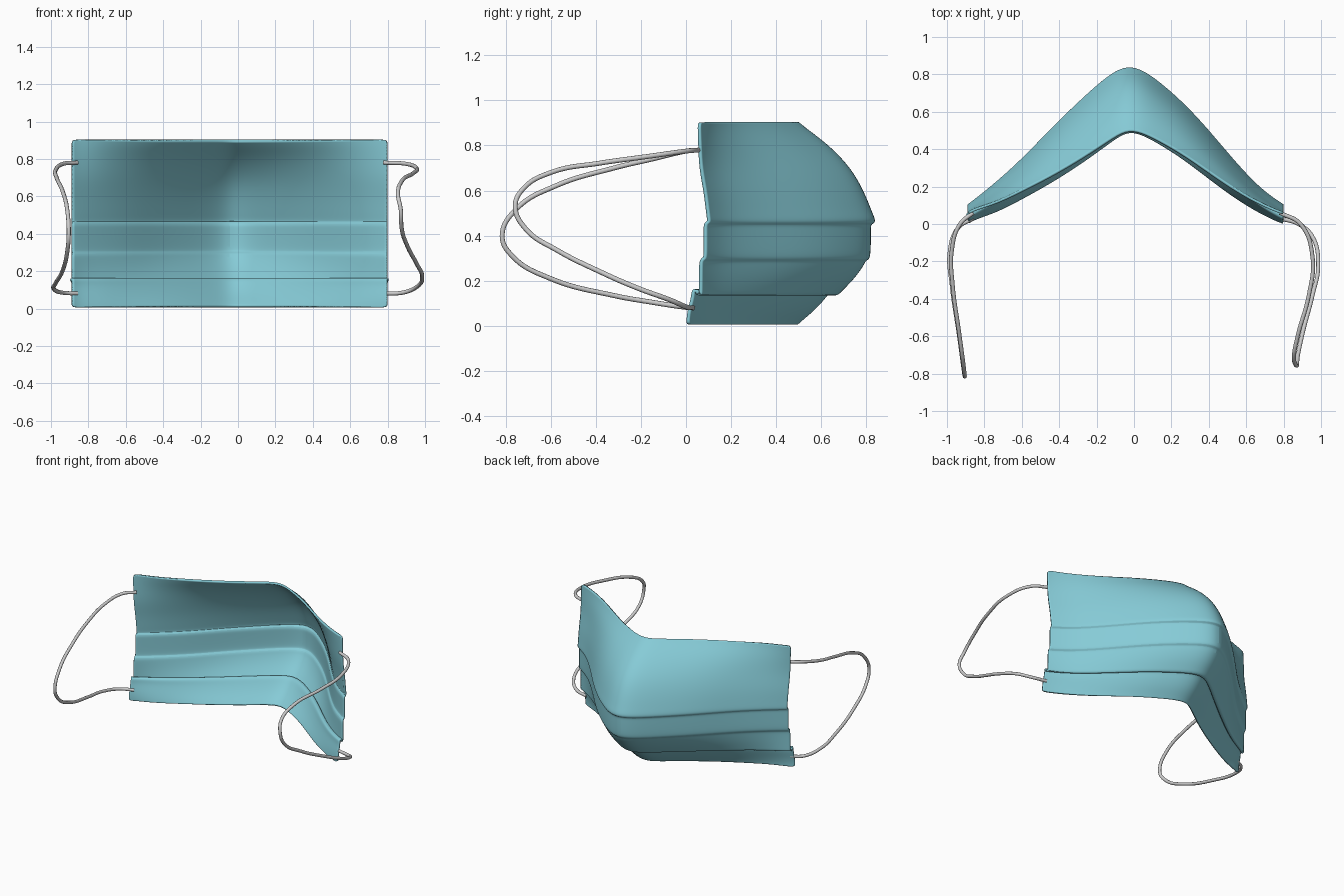
import bpy, bmesh

if "Cube" in bpy.data.objects:
    bpy.data.objects.remove(bpy.data.objects["Cube"])

teal = bpy.data.materials.new("teal_fabric")
teal.diffuse_color = (0.24, 0.60, 0.68, 1)
teal.use_nodes = True
teal.node_tree.nodes["Principled BSDF"].inputs["Base Color"].default_value = teal.diffuse_color

# Columns: x, bulge across the middle, bulge along the top and bottom hems
COLS = [(-.89, 0, 0), (-.85, .04, .05), (-.74, .16, .12), (-.60, .33, .27),
        (-.44, .56, .45), (-.28, .77, .66), (-.14, .94, .87), (-.045, 1.01, 1.01),
        (.04, .985, .98), (.13, .90, .88), (.25, .76, .73), (.38, .575, .53),
        (.52, .345, .31), (.66, .135, .13), (.76, .035, .03), (.80, 0, 0)]

# Rows, top to bottom: z, y at the side edges, y at the nose ridge (jumps are pleats)
ROWS = [(.903, .065, .505), (.87, .065, .545), (.80, .067, .64), (.70, .07, .735),
        (.60, .09, .79), (.51, .10, .825), (.475, .105, .84), (.457, .105, .84),
        (.45, .09, .822), (.43, .09, .822), (.38, .09, .822), (.315, .09, .82),
        (.295, .086, .814), (.288, .072, .798), (.27, .07, .792), (.21, .07, .75),
        (.155, .07, .695), (.135, .07, .677), (.135, .045, .652), (.155, .04, .655),
        (.145, .036, .638), (.12, .034, .62), (.07, .02, .575), (.03, .015, .527),
        (.006, .015, .50)]


def build_mask():
    bm = bmesh.new()
    grid = []
    for z, edge, peak in ROWS:
        k = min(1, max(0, (peak - .5) / .33))
        grid.append([bm.verts.new((x, edge + (peak - edge) * (mid * k + hem * (1 - k)), z))
                     for x, mid, hem in COLS])
    for upper, lower in zip(grid, grid[1:]):
        for c in range(len(COLS) - 1):
            bm.faces.new((upper[c], upper[c + 1], lower[c + 1], lower[c]))
    mesh = bpy.data.meshes.new("mask_panel")
    bm.to_mesh(mesh)
    bm.free()
    mesh.materials.append(teal)
    obj = bpy.data.objects.new("mask_panel", mesh)
    bpy.context.collection.objects.link(obj)
    sub = obj.modifiers.new("smooth", 'SUBSURF')
    sub.levels = sub.render_levels = 2
    shell = obj.modifiers.new("thickness", 'SOLIDIFY')
    shell.thickness = .014
    shell.offset = -1
    bpy.context.view_layer.objects.active = obj
    obj.select_set(True)
    bpy.ops.object.shade_smooth_by_angle(angle=.7)
    return obj


def ear_loop(name, points):
    curve = bpy.data.curves.new(name, 'CURVE')
    curve.dimensions = '3D'
    curve.bevel_depth = .011
    curve.bevel_resolution = 3
    curve.resolution_u = 8
    curve.use_fill_caps = True
    spline = curve.splines.new('BEZIER')
    spline.bezier_points.add(len(points) - 1)
    for bp, co in zip(spline.bezier_points, points):
        bp.co = co
        bp.handle_left_type = bp.handle_right_type = 'AUTO'
    obj = bpy.data.objects.new(name, curve)
    bpy.context.collection.objects.link(obj)
    return obj


# Pleated fabric panel
build_mask()

# Elastic ear loops
ear_loop("left_ear_loop", [
    (-.86, .06, .78), (-.93, 0, .775), (-.975, -.15, .74), (-.97, -.32, .70),
    (-.935, -.58, .62), (-.912, -.75, .52), (-.905, -.815, .40), (-.912, -.77, .31),
    (-.935, -.60, .21), (-.975, -.32, .135), (-.985, -.15, .105), (-.94, -.02, .085),
    (-.86, .03, .08)])
ear_loop("right_ear_loop", [
    (.78, .06, .78), (.89, 0, .775), (.955, -.18, .75), (.935, -.38, .722),
    (.875, -.60, .68), (.855, -.72, .61), (.87, -.757, .53), (.875, -.71, .43),
    (.905, -.57, .335), (.955, -.38, .24), (.985, -.22, .17), (.955, -.07, .115),
    (.88, 0, .085), (.78, .03, .08)])
